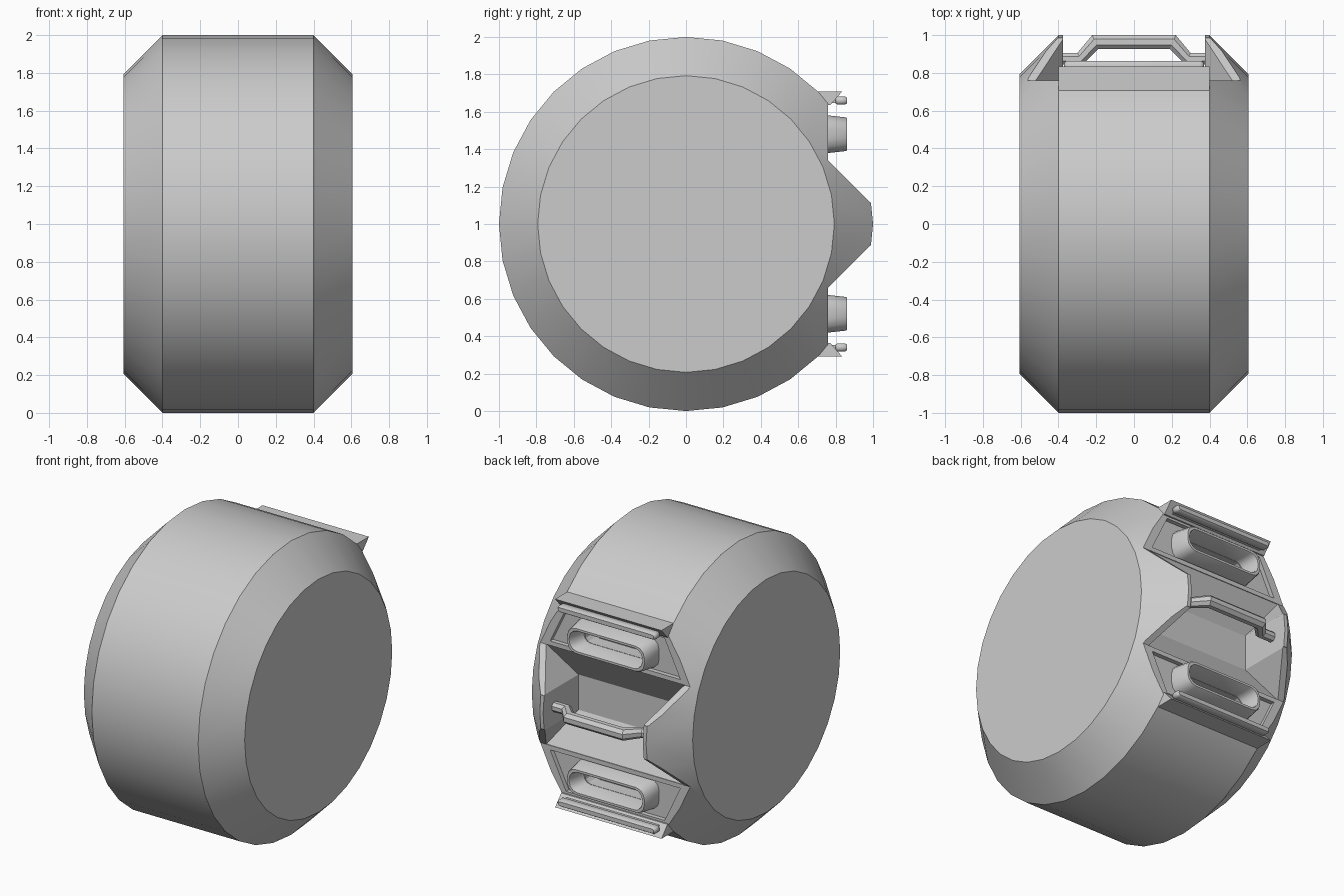
import bpy, bmesh, math
from mathutils import Vector

if "Cube" in bpy.data.objects:
    bpy.data.objects.remove(bpy.data.objects["Cube"])


def make_object(name, bm):
    bmesh.ops.recalc_face_normals(bm, faces=bm.faces)
    me = bpy.data.meshes.new(name)
    bm.to_mesh(me)
    bm.free()
    ob = bpy.data.objects.new(name, me)
    bpy.context.collection.objects.link(ob)
    return ob


def loft(name, rings, closed=False):
    """Skin a list of equal-length point rings; cap the ends or close the loop."""
    bm = bmesh.new()
    vs = [[bm.verts.new(p) for p in r] for r in rings]
    n, m = len(rings[0]), len(rings)
    for i in range(m if closed else m - 1):
        a, b = vs[i], vs[(i + 1) % m]
        for j in range(n):
            k = (j + 1) % n
            bm.faces.new((a[j], a[k], b[k], b[j]))
    if not closed:
        bm.faces.new(vs[0])
        bm.faces.new(vs[-1])
    return make_object(name, bm)


def prism(name, yz, hx):
    return loft(name, [[(x, y, z) for y, z in yz] for x in (-hx, hx)])


def sections(name, secs):
    """Cutter made of stacked rectangles: (z, half width, inner y), open to the back."""
    return loft(name, [[(-h, y, z), (h, y, z), (h, 1.4, z), (-h, 1.4, z)]
                       for z, h, y in secs])


def cut(target, cutter):
    mod = target.modifiers.new("cut", 'BOOLEAN')
    mod.operation = 'DIFFERENCE'
    mod.solver = 'EXACT'
    mod.object = cutter
    bpy.context.view_layer.objects.active = target
    bpy.ops.object.modifier_apply(modifier=mod.name)
    bpy.data.objects.remove(cutter, do_unlink=True)


def smooth(ob, deg=28):
    bpy.ops.object.select_all(action='DESELECT')
    ob.select_set(True)
    bpy.context.view_layer.objects.active = ob
    bpy.ops.object.shade_smooth_by_angle(angle=math.radians(deg))


def ring_loop(hx, hz, c, y, zc):
    """Rounded rectangle in the xz plane."""
    pts = []
    for q, (sx, sz) in enumerate(((1, 1), (-1, 1), (-1, -1), (1, -1))):
        for k in range(4):
            a = math.radians(90 * q + 30 * k)
            pts.append((sx * (hx - c) + c * math.cos(a), y,
                        zc + sz * (hz - c) + c * math.sin(a)))
    return pts


# Drum body with chamfered rims
N = 32
body = loft("drum_body", [[(x, r * math.sin(2 * math.pi * i / N),
                            1 + r * math.cos(2 * math.pi * i / N)) for i in range(N)]
                          for x, r in ((-.605, .793), (-.4, 1), (.4, 1), (.605, .793))])

# Back face: flat cuts, sloped cheeks, central bay, framed panels
for s in (1, -1):
    cut(body, prism("flat_cutter", [(.76, 1 + s * .34), (.985, 1 + s * .115), (1.4, 1 + s * .115),
                                    (1.4, 1 + s * .8), (.76, 1 + s * .8)], .8))
cut(body, sections("bay_cutter", [(.66, .52, .755), (.88, .375, .62),
                                  (1.12, .375, .62), (1.34, .52, .755)]))
for s in (1, -1):
    cut(body, sections("panel_cutter", [(1 + s * .37, .49, .73), (1 + s * .62, .37, .73)]))
    cut(body, loft("socket_cutter", [ring_loop(.25, .06, .05, y, 1 + s * .48)
                                     for y in (.64, .9)]))
smooth(body)

for s, side in ((1, "upper"), (-1, "lower")):
    # Overhanging lip
    prism(side + "_lip", [(.70, 1 + s * .708), (.835, 1 + s * .708),
                          (.77, 1 + s * .635), (.70, 1 + s * .635)], .4)
    # Rail under the lip: thin stem and rounded bead
    prism(side + "_rail_stem", [(.72, 1 + s * .648), (.82, 1 + s * .648),
                                (.82, 1 + s * .67), (.72, 1 + s * .67)], .35)
    zc = 1 + s * .66
    bead = loft(side + "_rail_bead", [ring_loop(h, t, t * .9, y, zc) for h, t, y in
                ((.36, .014, .80), (.37, .022, .812), (.37, .022, .85), (.36, .014, .862))])
    smooth(bead, 40)
    # Hollow socket collar
    zc = 1 + s * .48
    collar = loft(side + "_socket", [ring_loop(hx, hz, c, y, zc) for hx, hz, c, y in
                  ((.31, .105, .07, .72), (.295, .09, .07, .855), (.29, .085, .065, .862),
                   (.275, .07, .06, .862), (.27, .065, .055, .855), (.25, .06, .05, .66))],
                  closed=True)
    smooth(collar, 35)

# Bent handle bar across the bay
path = [Vector((x, y)) for x, y in ((-.41, .875), (-.285, .875), (-.205, .963),
                                    (.205, .963), (.285, .875), (.41, .875))]
rings = []
for i, p in enumerate(path):
    d0 = (p - path[max(i - 1, 0)]).normalized() if i else (path[1] - p).normalized()
    d1 = (path[i + 1] - p).normalized() if i < len(path) - 1 else d0
    t = (d0 + d1).normalized()
    side = Vector((-t.y, t.x)) / max(t.dot(d0), .3)
    r = .04 if 1 < i < 4 else .034
    rings.append([(p.x + side.x * r * math.cos(a), p.y + side.y * r * math.cos(a),
                   1 + r * math.sin(a))
                  for a in (math.radians(22.5 + 45 * k) for k in range(8))])
loft("handle_bar", rings)
